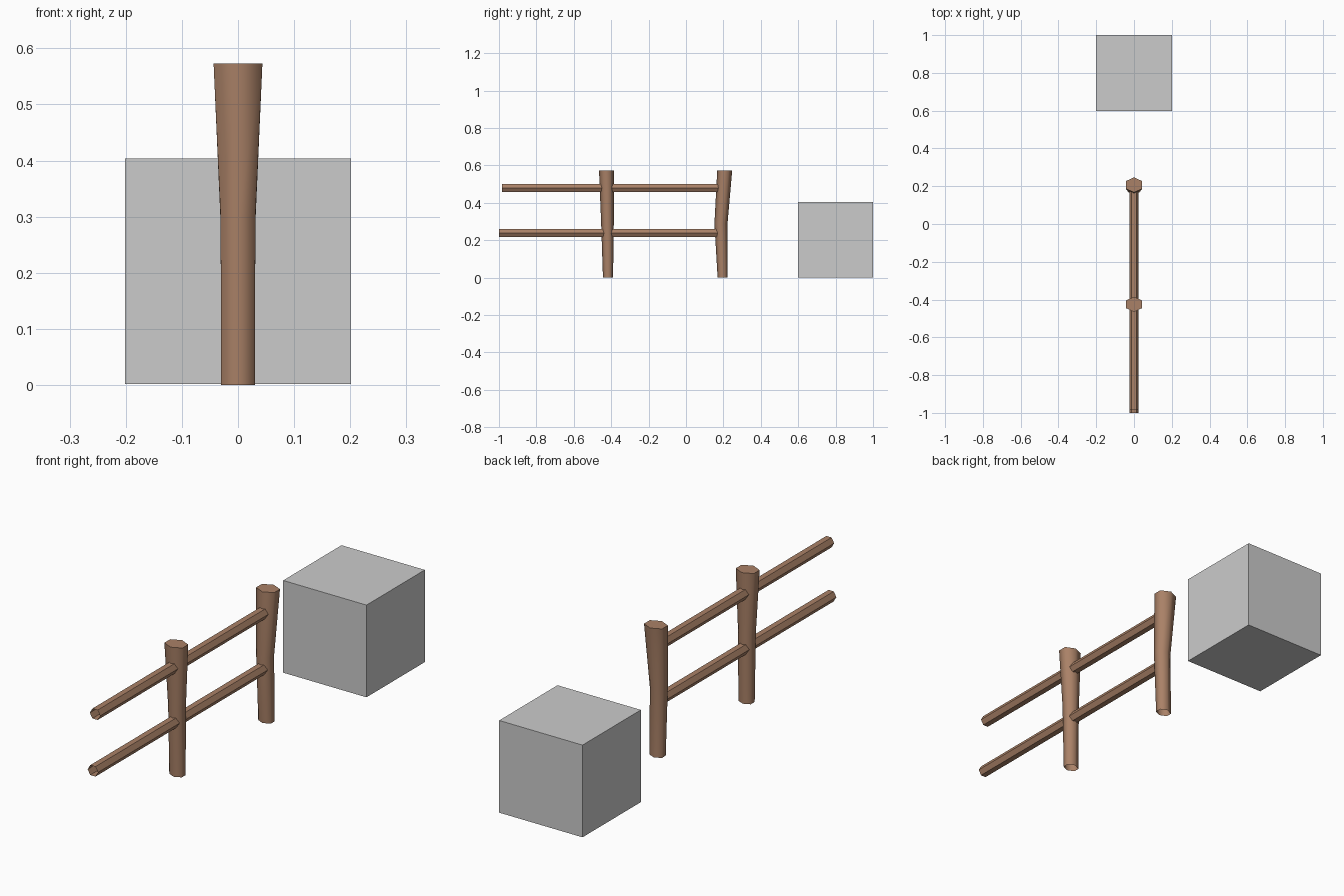
import bpy, bmesh, math

if "Cube" in bpy.data.objects:
    bpy.data.objects.remove(bpy.data.objects["Cube"])


def material(name, color):
    m = bpy.data.materials.new(name)
    m.diffuse_color = (*color, 1)
    m.use_nodes = True
    m.node_tree.nodes["Principled BSDF"].inputs["Base Color"].default_value = m.diffuse_color
    return m


WOOD = material("brown wood", (0.40, 0.22, 0.135))
GREY = material("light grey", (0.60, 0.60, 0.60))


def finish(bm, name, mat):
    mesh = bpy.data.meshes.new(name)
    bm.to_mesh(mesh)
    bm.free()
    mesh.materials.append(mat)
    obj = bpy.data.objects.new(name, mesh)
    bpy.context.collection.objects.link(obj)
    return obj


def loft(bm, rings):
    """Join six-sided rings with quads, outward facing."""
    loops = [[bm.verts.new(p) for p in ring] for ring in rings]
    for a, b in zip(loops, loops[1:]):
        for i in range(6):
            j = (i + 1) % 6
            bm.faces.new((a[i], a[j], b[j], b[i])).smooth = True
    return loops


def post(name, sections):
    """Bent hexagonal post, open below; sections are (z, y centre, x half width, y half width)."""
    bm = bmesh.new()
    rings = []
    for z, y, hx, hy in sections:
        angles = [math.radians(30 + 60 * i) for i in range(6)]
        rings.append([(hx * math.cos(a) / math.cos(math.pi / 6), y + hy * math.sin(a), z)
                      for a in angles])
    loops = loft(bm, rings)
    cap = bm.faces.new(loops[-1])
    for e in cap.edges:
        e.smooth = False
    finish(bm, name, WOOD)


def rail(name, y0, y1, z, r=0.025):
    """Hollow hexagonal rail along y with flat top and open ends."""
    bm = bmesh.new()
    loft(bm, [[(r * math.cos(math.radians(60 * i)), y, z + r * math.sin(math.radians(60 * i)))
               for i in range(6)] for y in (y0, y1)])
    bmesh.ops.recalc_face_normals(bm, faces=bm.faces)
    for f in bm.faces:
        f.smooth = False
    finish(bm, name, WOOD)


# Posts
post("front_post", [(0, -0.417, 0.030, 0.027),
                    (0.30, -0.420, 0.031, 0.034),
                    (0.573, -0.425, 0.0435, 0.040)])
post("back_post", [(0, 0.196, 0.030, 0.027),
                   (0.29, 0.187, 0.031, 0.035),
                   (0.573, 0.207, 0.0435, 0.040)])

# Rails, two per bay
for level, z, y_end in (("lower", 0.238, -1.0), ("upper", 0.479, -0.985)):
    rail(f"{level}_front_rail", y_end, -0.425, z)
    rail(f"{level}_back_rail", -0.415, 0.195, z)

# Block beside the fence
bm = bmesh.new()
bmesh.ops.create_cube(bm, size=0.402)
bmesh.ops.translate(bm, verts=bm.verts, vec=(0, 0.799, 0.203))
finish(bm, "block", GREY)
